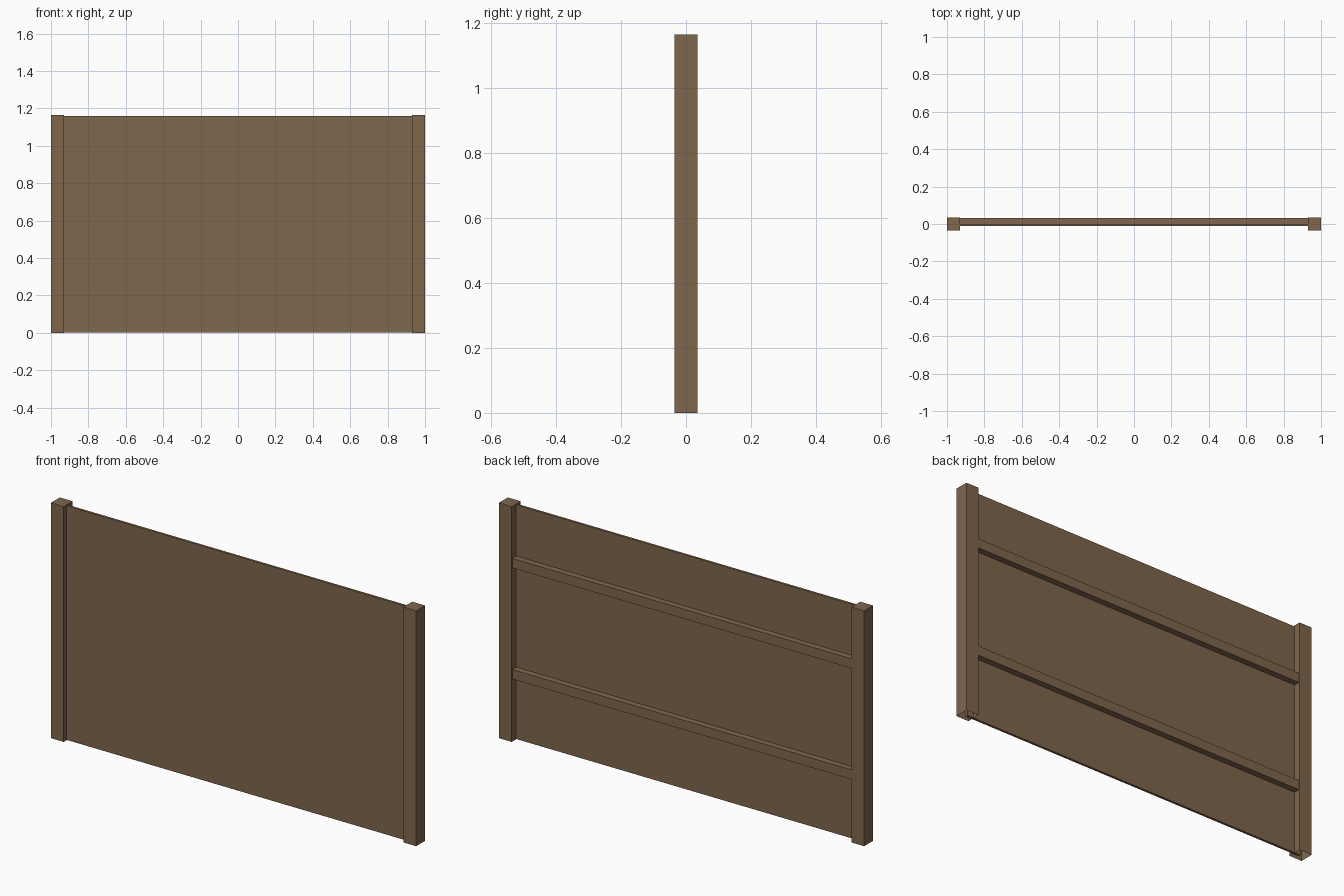
import bpy, bmesh

if "Cube" in bpy.data.objects:
    bpy.data.objects.remove(bpy.data.objects["Cube"])

wood = bpy.data.materials.new("brown_wood")
wood.diffuse_color = (0.214, 0.133, 0.073, 1.0)
wood.use_nodes = True
wood.node_tree.nodes["Principled BSDF"].inputs["Base Color"].default_value = wood.diffuse_color


def box(name, lo, hi, open_bottom=False):
    """Axis-aligned box between two corners, optionally without its underside."""
    bm = bmesh.new()
    bmesh.ops.create_cube(bm, size=1.0)
    for v in bm.verts:
        for i in range(3):
            v.co[i] = lo[i] if v.co[i] < 0 else hi[i]
    bm.normal_update()
    if open_bottom:
        under = [f for f in bm.faces if f.normal.z < -0.5]
        bmesh.ops.delete(bm, geom=under, context='FACES')
    mesh = bpy.data.meshes.new(name)
    bm.to_mesh(mesh)
    bm.free()
    mesh.materials.append(wood)
    obj = bpy.data.objects.new(name, mesh)
    bpy.context.collection.objects.link(obj)
    return obj


HEIGHT = 1.165
POST = 0.07          # square post width
INNER = 1 - POST / 2  # panel and rails are let into the posts

# End posts, hollow underneath
for side, x in (("left", -1.0), ("right", 1.0 - POST)):
    box(f"{side}_post", (x, -POST / 2, 0), (x + POST, POST / 2, HEIGHT), True)

# Thin fence panel
box("fence_panel", (-INNER, -0.012, 0.001), (INNER, 0.0, 1.16))

# Horizontal rails on the back of the panel
for label, z in (("lower", 0.31), ("upper", 0.86)):
    box(f"{label}_rail", (-INNER, 0.0, z), (INNER, 0.031, z + 0.047))
